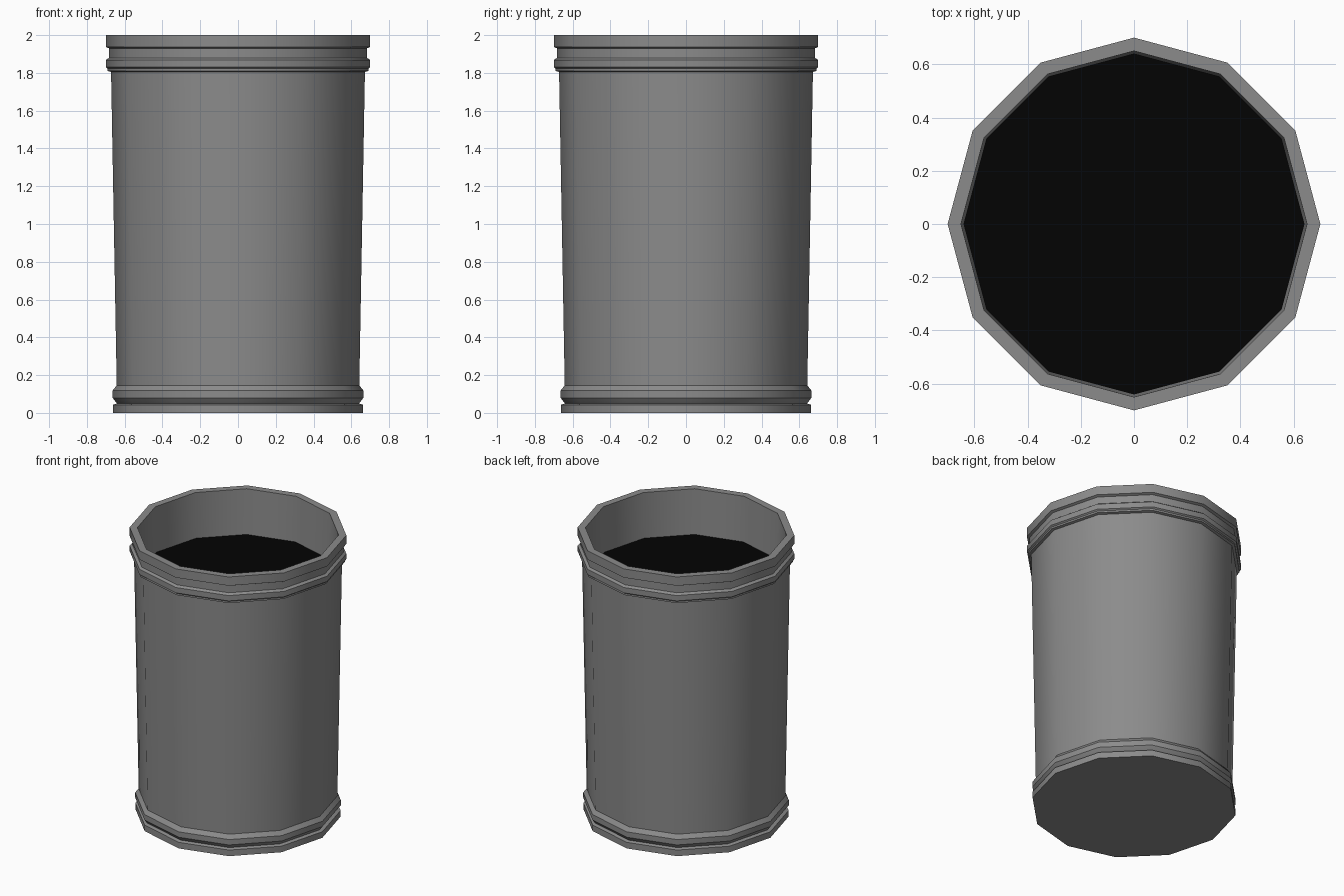
import bpy, bmesh, math

if "Cube" in bpy.data.objects:
    bpy.data.objects.remove(bpy.data.objects["Cube"])

SIDES = 12


def lathe(name, profile, shade, cap_start=False, cap_end=False):
    """Revolve (radius, z) points around the z axis into a faceted object."""
    bm = bmesh.new()
    rings = []
    for r, z in profile:
        rings.append([bm.verts.new((r * math.cos(math.tau * i / SIDES),
                                    r * math.sin(math.tau * i / SIDES), z))
                      for i in range(SIDES)])
    for a, b in zip(rings, rings[1:]):
        for i in range(SIDES):
            j = (i + 1) % SIDES
            bm.faces.new((a[i], a[j], b[j], b[i]))
    if cap_start:
        bm.faces.new(rings[0][::-1])
    if cap_end:
        bm.faces.new(rings[-1])
    mesh = bpy.data.meshes.new(name)
    bm.to_mesh(mesh)
    bm.free()
    mat = bpy.data.materials.new(name + "_colour")
    mat.diffuse_color = (shade, shade, shade, 1)
    mat.use_nodes = True
    mat.node_tree.nodes["Principled BSDF"].inputs["Base Color"].default_value = mat.diffuse_color
    mesh.materials.append(mat)
    obj = bpy.data.objects.new(name, mesh)
    bpy.context.collection.objects.link(obj)
    bpy.ops.object.select_all(action='DESELECT')
    obj.select_set(True)
    bpy.context.view_layer.objects.active = obj
    bpy.ops.object.shade_smooth_by_angle(angle=math.radians(31))
    return obj


# Pot: foot disc, lower bead, tapered wall, upper bead, rim, inner wall
foot = [(0.663, 0.0), (0.663, 0.043), (0.64, 0.05)]
lower_bead = [(0.645, 0.055), (0.664, 0.08), (0.664, 0.118), (0.642, 0.146)]
wall = [(0.672, 1.805)]
upper_bead = [(0.69, 1.81), (0.69, 1.822), (0.70, 1.83), (0.70, 1.868), (0.683, 1.88)]
rim = [(0.683, 1.93), (0.70, 1.938), (0.70, 2.0), (0.65, 2.0)]
inside = [(0.64, 1.68)]
lathe("pot", foot + lower_bead + wall + upper_bead + rim + inside, 0.26,
      cap_start=True)

# Dark fill surface below the rim
lathe("fill_surface", [(0.64, 1.68)], 0.001, cap_end=True)
